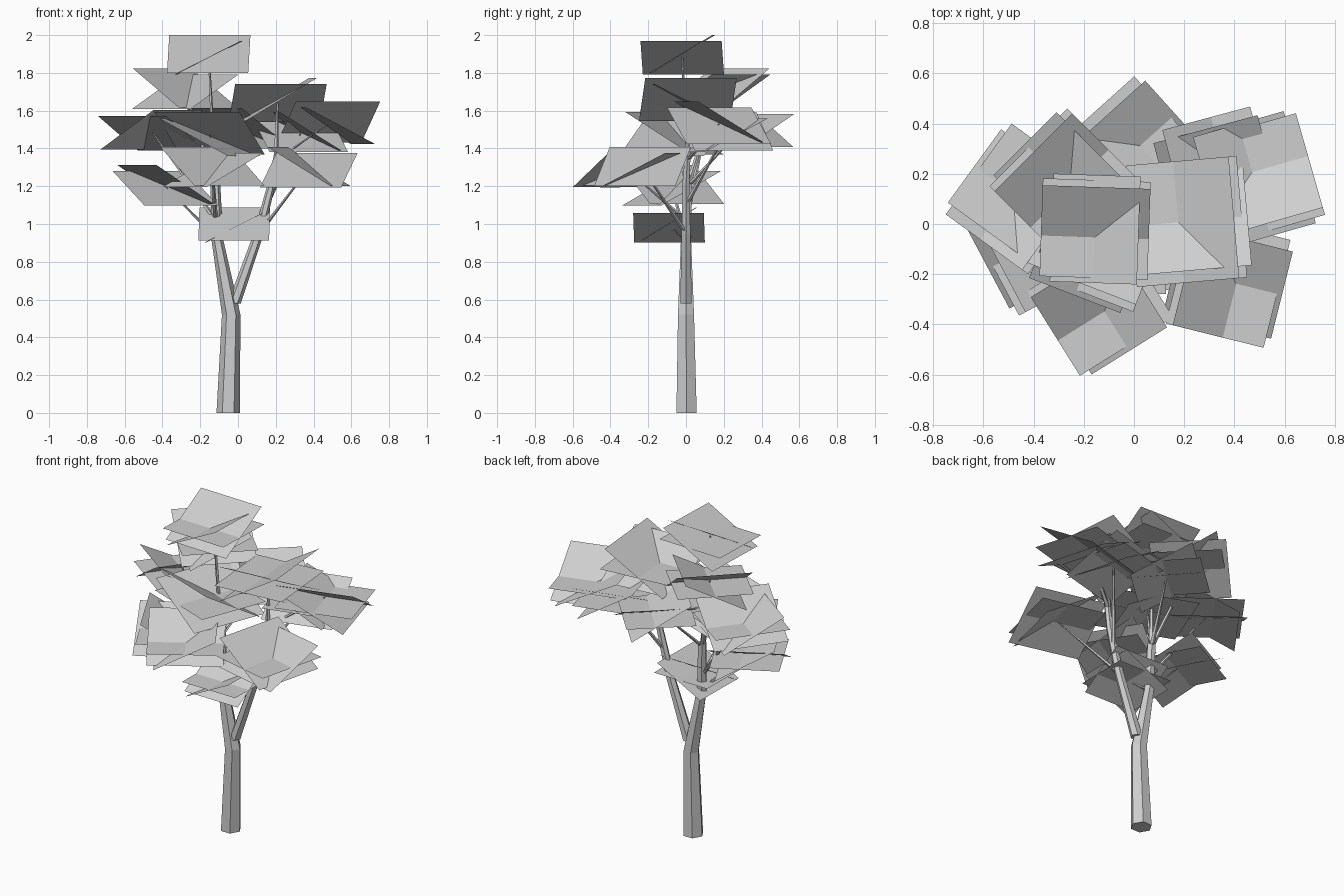
import bpy, bmesh
from math import radians, sin, cos
from mathutils import Matrix, Vector

cube = bpy.data.objects.get("Cube")
if cube:
    bpy.data.objects.remove(cube, do_unlink=True)

grey = bpy.data.materials.new("plain_grey")
grey.use_nodes = True
colour = (0.62, 0.62, 0.62, 1)
grey.diffuse_color = colour
grey.node_tree.nodes["Principled BSDF"].inputs["Base Color"].default_value = colour


def finish(name, bm):
    mesh = bpy.data.meshes.new(name)
    bm.to_mesh(mesh)
    bm.free()
    mesh.materials.append(grey)
    obj = bpy.data.objects.new(name, mesh)
    bpy.context.collection.objects.link(obj)
    return obj


def limb(name, points, sides=6):
    """Tapering limb through (x, y, z, radius) points, capped at both ends."""
    bm = bmesh.new()
    rings = []
    for x, y, z, r in points:
        turns = [radians(360 * i / sides) for i in range(sides)]
        rings.append([bm.verts.new((x + r * cos(a), y + r * sin(a), z)) for a in turns])
    for low, high in zip(rings, rings[1:]):
        for i in range(sides):
            j = (i + 1) % sides
            bm.faces.new((low[i], low[j], high[j], high[i]))
    bm.faces.new(rings[0][::-1])
    bm.faces.new(rings[-1])
    return finish(name, bm)


def leaf_cluster(name, centre, yaw, scale, length=0.39, width=0.43):
    """Three crossing cards: one level, one rising along yaw, one rising square to it."""
    bm = bmesh.new()
    for turn, tilt, lift in ((90, 0, -0.01), (0, 27, -0.01), (90, 31, 0.01)):
        place = (Matrix.Translation(Vector(centre) + Vector((0, 0, lift)))
                 @ Matrix.Rotation(radians(yaw + turn), 4, "Z")
                 @ Matrix.Rotation(radians(-tilt), 4, "Y")
                 @ Matrix.Diagonal((length * scale, width * scale, 1, 1)))
        bmesh.ops.create_grid(bm, x_segments=1, y_segments=1, size=0.5, matrix=place)
    return finish(name, bm)


# Trunk and the main fork
limb("trunk", [(-0.052, 0.003, 0, 0.062), (-0.036, 0, 0.52, 0.049),
               (-0.11, 0, 0.92, 0.031), (-0.12, 0.01, 1.22, 0.026)])
limb("right_fork", [(-0.02, 0, 0.58, 0.035), (0.11, 0, 0.95, 0.027),
                    (0.18, 0, 1.22, 0.021), (0.21, 0.01, 1.38, 0.017)])

# Leaf clusters: centre, yaw and scale
clusters = {
    "crown": ((-0.155, -0.02, 1.89), -2, 1),
    "far_left": ((0.48, 0.175, 1.53), 196, 1.08),
    "upper_left": ((0.21, 0.01, 1.65), 275, 1.13),
    "front_left": ((0.375, -0.23, 1.295), 76, 1.03),
    "front": ((-0.135, -0.32, 1.295), 32, 1.02),
    "far_right": ((-0.455, 0.1, 1.49), 234, 1.04),
    "low_right": ((-0.385, -0.075, 1.2), 118, 1.03),
    "upper_right": ((-0.28, 0.165, 1.71), 45, 1.02),
    "back": ((0.0, 0.29, 1.5), 132, 1.03),
    "middle_right": ((-0.15, -0.06, 1.47), 159, 1.12),
    "low_front": ((-0.02, -0.09, 0.99), -1, 0.87),
    "back_left": ((0.33, 0.21, 1.48), 105, 1),
}
for name, (centre, yaw, scale) in clusters.items():
    leaf_cluster(name + "_leaves", centre, yaw, scale)

# Twigs from the fork ends out to each cluster
left_low, left_mid, left_top = (0.11, 0, 0.95), (0.15, 0, 1.1), (0.2, 0.01, 1.34)
right_low, right_mid, right_top = (-0.11, 0, 0.92), (-0.12, 0, 1.02), (-0.12, 0.01, 1.2)
starts = {
    "crown": right_top, "upper_right": right_top, "middle_right": right_top,
    "back": right_top, "far_right": right_mid, "front": right_mid,
    "low_right": right_low, "low_front": right_low,
    "far_left": left_top, "upper_left": left_top, "back_left": left_mid,
    "front_left": left_low,
}
for name, start in starts.items():
    limb(name + "_twig", [(*start, 0.015), (*clusters[name][0], 0.005)], sides=5)
